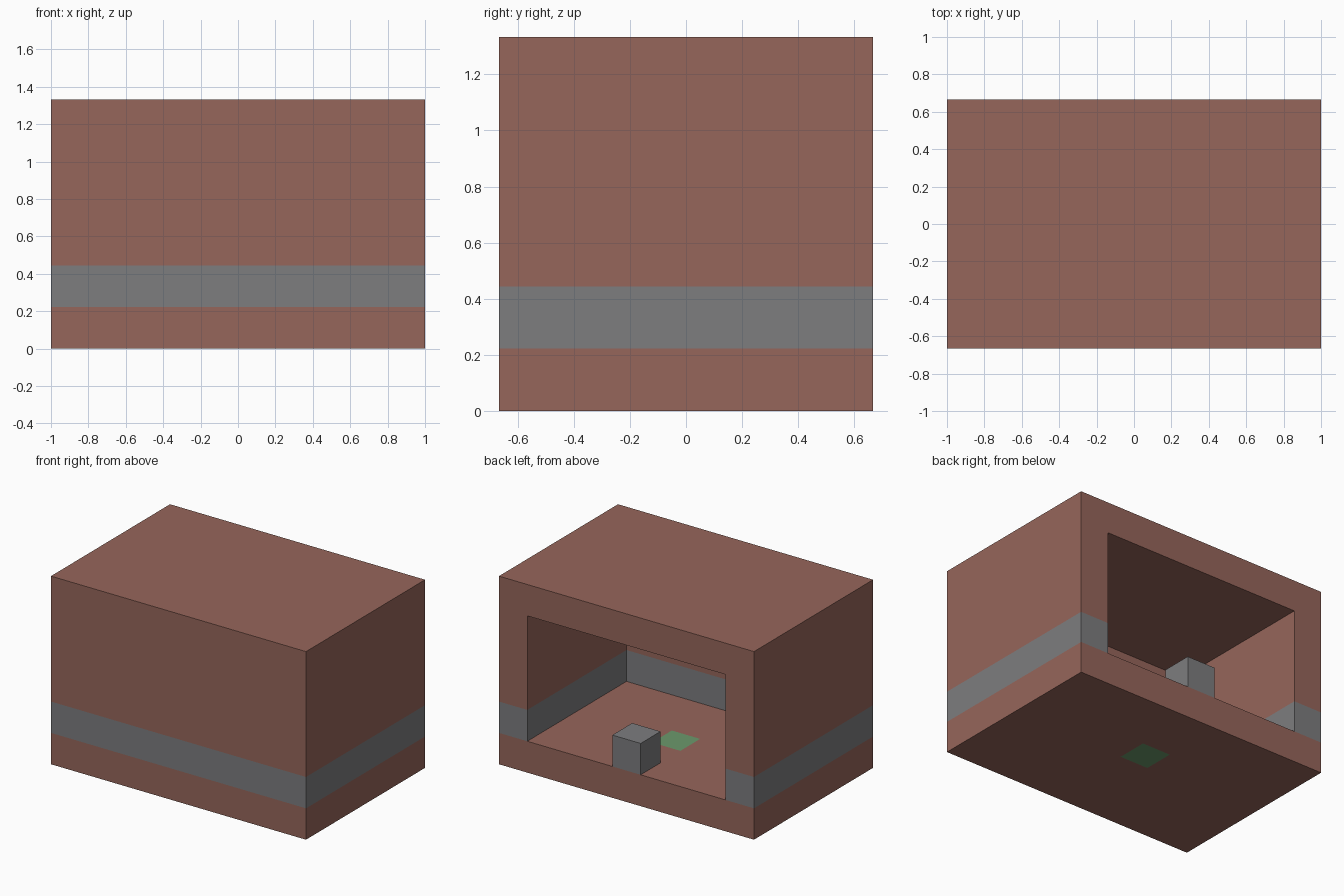
import bpy
import bmesh
from mathutils import Vector

if "Cube" in bpy.data.objects:
    bpy.data.objects.remove(bpy.data.objects["Cube"], do_unlink=True)

U = 2 / 9  # one block: the building is 9 x 6 x 6 blocks


def material(name, srgb):
    color = [((c / 255 + 0.055) / 1.055) ** 2.4 for c in srgb] + [1]
    mat = bpy.data.materials.new(name)
    mat.use_nodes = True
    mat.diffuse_color = color
    mat.node_tree.nodes["Principled BSDF"].inputs["Base Color"].default_value = color
    return mat


brick = material("brick brown", (150, 102, 91))
stone = material("stone grey", (125, 125, 127))
green = material("floor tile green", (108, 153, 108))


def box(bm, size, center):
    verts = bmesh.ops.create_cube(bm, size=1)["verts"]
    bmesh.ops.scale(bm, vec=size, verts=verts)
    bmesh.ops.translate(bm, vec=center, verts=verts)


def finish(bm, name, mats):
    mesh = bpy.data.meshes.new(name)
    bm.to_mesh(mesh)
    bm.free()
    for mat in mats:
        mesh.materials.append(mat)
    obj = bpy.data.objects.new(name, mesh)
    bpy.context.collection.objects.link(obj)
    return obj


def cut(bm, faces, point, normal):
    geom = set(faces)
    for f in faces:
        geom.update(f.edges, f.verts)
    bmesh.ops.bisect_plane(bm, geom=list(geom), plane_co=point, plane_no=normal)


# Shell: a block hollowed from the back, with one-block walls
bm = bmesh.new()
box(bm, (9 * U, 6 * U, 6 * U), (0, 0, 3 * U))
back = [f for f in bm.faces if f.normal.y > 0.9]
bmesh.ops.inset_region(bm, faces=back, thickness=U, use_even_offset=True)
bmesh.ops.inset_region(bm, faces=back, thickness=0, depth=-5 * U)
bm.normal_update()

# Stone course: split the walls at its lower and upper edge
for level in (U, 2 * U):
    walls = [f for f in bm.faces if abs(f.normal.z) < 0.5]
    cut(bm, walls, (0, 0, level), (0, 0, 1))
bm.normal_update()


# Floor tile: split the floor and the underside around one block
def floor_faces():
    return [f for f in bm.faces if abs(f.normal.z) > 0.5
            and f.calc_center_median().z < 1.5 * U]


for x in (-U / 2, U / 2):
    cut(bm, floor_faces(), (x, 0, 0), (1, 0, 0))
for y in (0, U):
    middle = [f for f in floor_faces() if abs(f.calc_center_median().x) < U / 2]
    cut(bm, middle, (0, y, 0), (0, 1, 0))
bm.normal_update()

for f in bm.faces:
    c = f.calc_center_median()
    if abs(f.normal.z) < 0.5 and U < c.z < 2 * U:
        f.material_index = 1
for f in floor_faces():
    c = f.calc_center_bounds()
    if (Vector((c.x, c.y)) - Vector((0, U / 2))).length < 0.01:
        f.material_index = 2
finish(bm, "building_shell", [brick, stone, green])

# Stone block in the middle of the open doorway
bm = bmesh.new()
box(bm, (U, U, U), (0, 2.5 * U, 1.5 * U))
finish(bm, "doorway_block", [stone])
